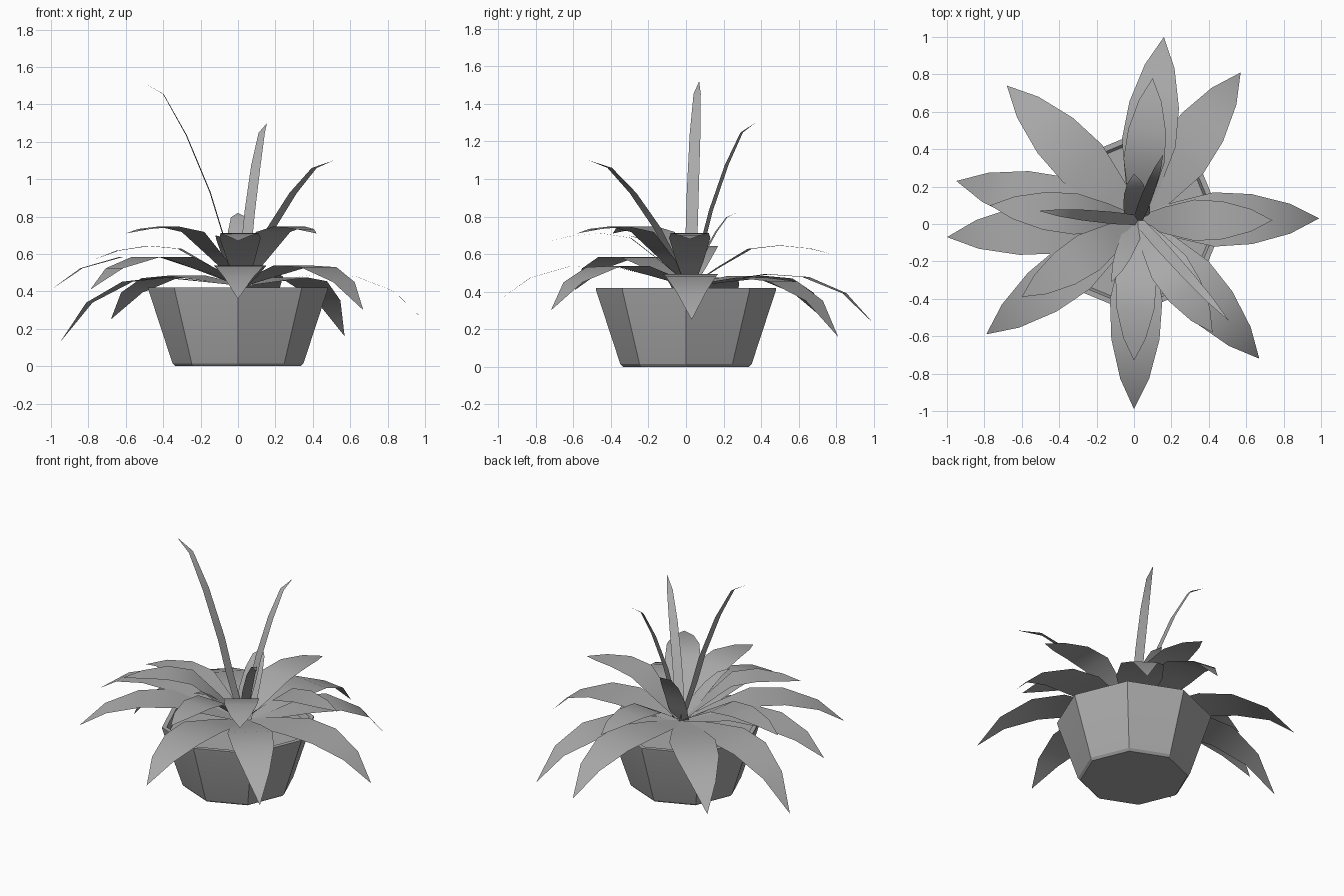
import bpy, bmesh, math
from mathutils import Vector

old = bpy.data.objects.get("Cube")
if old:
    bpy.data.objects.remove(old, do_unlink=True)

# One plain grey for the whole plant
grey = bpy.data.materials.new("plain_grey")
grey.use_nodes = True
COLOUR = (0.4, 0.4, 0.4, 1)
grey.diffuse_color = COLOUR
grey.node_tree.nodes["Principled BSDF"].inputs["Base Color"].default_value = COLOUR


def finish(name, bm, angle):
    mesh = bpy.data.meshes.new(name)
    bm.to_mesh(mesh)
    bm.free()
    mesh.materials.append(grey)
    obj = bpy.data.objects.new(name, mesh)
    bpy.context.collection.objects.link(obj)
    bpy.ops.object.select_all(action='DESELECT')
    obj.select_set(True)
    bpy.context.view_layer.objects.active = obj
    bpy.ops.object.shade_smooth_by_angle(angle=math.radians(angle))
    return obj


# Eight-sided pot: outer wall, rim, inner wall and soil from one profile
def make_pot(sides=8):
    bm = bmesh.new()
    rings = []
    for radius, z in [(.335, 0), (.35, .015), (.478, .405), (.48, .42),
                      (.45, .42), (.435, .385)]:
        rings.append([bm.verts.new((radius * math.cos(a), radius * math.sin(a), z))
                      for a in (math.tau * i / sides for i in range(sides))])
    for low, high in zip(rings, rings[1:]):
        for i in range(sides):
            j = (i + 1) % sides
            bm.faces.new((low[i], low[j], high[j], high[i]))
    bm.faces.new(rings[0][::-1])
    bm.faces.new(rings[-1])
    finish("pot", bm, 20)


ROOT = Vector((.02, .02, .43))


# Flat leaf strip ending in a point; sections are (reach, height, half width)
def make_leaf(name, tip, sections):
    bm = bmesh.new()
    flat = Vector((tip[0] - ROOT.x, tip[1] - ROOT.y, 0))
    side = Vector((-flat.y, flat.x, 0)).normalized()
    pairs = []
    for reach, z, half in sections[:-1]:
        mid = ROOT + flat * reach
        mid.z = z
        pairs.append([bm.verts.new(mid - side * half), bm.verts.new(mid + side * half)])
    for (a, b), (c, d) in zip(pairs, pairs[1:]):
        bm.faces.new((a, c, d, b))
    end = bm.verts.new(tip)
    bm.faces.new((pairs[-1][0], end, pairs[-1][1]))
    finish(name, bm, 60)


# Arching leaf: climbs to its peak, then droops to the tip
def arching(name, tip, peak, width):
    reach = (0, .2, .42, .63, .84, 1)
    rise = (0, .45, .9, 1, 1, 1)
    drop = (0, 0, 0, .08, .4, 1)
    half = (.2, .65, 1, .92, .55, 0)
    make_leaf(name, tip, [
        (t, ROOT.z + (peak - ROOT.z) * r - (peak - tip[2]) * d, width * h)
        for t, r, d, h in zip(reach, rise, drop, half)])


# Upright leaf: climbs steeply and bends outward near the end
def upright(name, tip, width):
    reach = (0, .2, .32, .56, .79, 1)
    rise = (0, .27, .46, .74, .94, 1)
    half = (.8, 1, 1, .9, .6, 0)
    make_leaf(name, tip, [(t, ROOT.z + (tip[2] - ROOT.z) * r, width * h)
                          for t, r, h in zip(reach, rise, half)])


make_pot()

# Tiers of leaves: tip position and peak height
tiers = {
    "lower_leaf": (.145, [
        ((.16, 1, .23), .5), ((.57, .81, .16), .48), ((.99, .03, .25), .5),
        ((-.95, .23, .13), .48), ((-.68, .74, .25), .49)]),
    "middle_leaf": (.14, [
        ((.67, -.72, .3), .55), ((0, -.99, .36), .55),
        ((-.79, -.59, .41), .6), ((-1, -.07, .41), .6)]),
    "upper_leaf": (.11, [
        ((.1, .78, .6), .65), ((.74, .02, .68), .715), ((.42, -.58, .71), .75),
        ((0, -.73, .67), .715), ((-.6, -.39, .71), .75), ((-.77, .1, .57), .65)]),
}
for name, (width, leaves) in tiers.items():
    for i, (tip, peak) in enumerate(leaves, 1):
        arching(f"{name}_{i}", tip, peak, width)

tall = [((-.51, .07, 1.52), .032), ((.155, .37, 1.3), .03), ((.51, -.52, 1.1), .03),
        ((0, .27, .82), .07), ((-.12, -.31, .7), .05)]
for i, (tip, width) in enumerate(tall, 1):
    upright(f"upright_leaf_{i}", tip, width)
